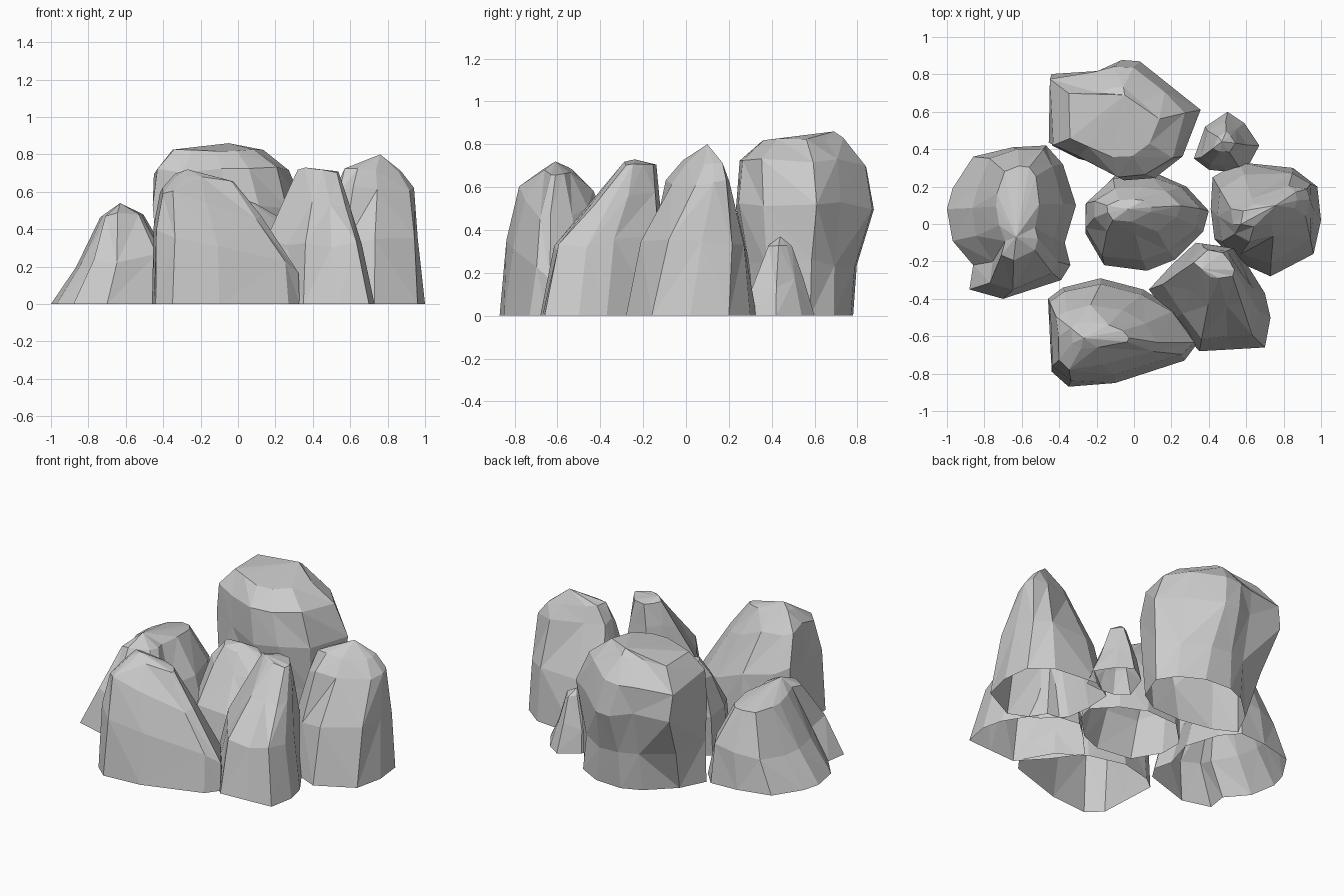
import bpy, bmesh, random


def rock(name, outline, levels, peak, seed, jitter=0.01, base=None):
    """Loft an outline through boxed levels (z, x0, x1, y0, y1, tilt_x, tilt_y, twist) to a peak; open underneath."""
    rng = random.Random(seed)
    xs, ys = [p[0] for p in outline], [p[1] for p in outline]
    ax, bx, ay, by = min(xs), max(xs), min(ys), max(ys)
    n = len(outline)
    bm = bmesh.new()
    rings = [[bm.verts.new((x, y, 0)) for x, y in (base or outline)]]
    for k, (z, x0, x1, y0, y1, tx, ty, twist) in enumerate(levels):
        cx, cy = (x0 + x1) / 2, (y0 + y1) / 2
        last = k == len(levels) - 1
        ring = []
        for i, (px, py) in enumerate(outline):
            x = x0 + (px - ax) / (bx - ax) * (x1 - x0) + rng.uniform(-jitter, jitter)
            y = y0 + (py - ay) / (by - ay) * (y1 - y0) + rng.uniform(-jitter, jitter)
            y += twist * (x - cx)
            if base and k == 0:  # ease out of an undercut base
                x, y = (x + base[i][0]) / 2, (y + base[i][1]) / 2
            h = z + tx * (x - cx) + ty * (y - cy) + rng.uniform(-jitter, jitter) * (0.8 if last else 2.5)
            ring.append(bm.verts.new((x, y, h)))
        rings.append(ring)
    for lo, hi in zip(rings, rings[1:]):
        for i in range(n):
            j = (i + 1) % n
            if rng.random() < 0.5:
                bm.faces.new((lo[i], lo[j], hi[j]))
                bm.faces.new((lo[i], hi[j], hi[i]))
            else:
                bm.faces.new((lo[i], lo[j], hi[i]))
                bm.faces.new((lo[j], hi[j], hi[i]))
    tip = bm.verts.new(peak)
    for i in range(n):
        bm.faces.new((rings[-1][i], rings[-1][(i + 1) % n], tip))
    bmesh.ops.recalc_face_normals(bm, faces=bm.faces)
    me = bpy.data.meshes.new(name)
    bm.to_mesh(me)
    bm.free()
    # keep the facets facing outward
    if sum(p.normal.z * p.area for p in me.polygons) < 0:
        me.flip_normals()
    ob = bpy.data.objects.new(name, me)
    bpy.context.collection.objects.link(ob)
    return ob


# Low rock on the left
rock("left_rock",
     [(-1, .08), (-.97, .19), (-.86, .36), (-.65, .41), (-.47, .42), (-.38, .32), (-.31, .1),
      (-.37, -.1), (-.34, -.22), (-.39, -.3), (-.7, -.4), (-.88, -.35), (-.86, -.22), (-.97, -.09)],
     [(.23, -.86, -.38, -.36, .4, .1, 0, 0),
      (.47, -.74, -.51, -.2, .31, .05, -.05, 0)],
     (-.63, -.07, .54), 3)

# Tall boulder at the back, overhanging its undercut base
rock("back_rock",
     [(-.45, .8), (-.45, .42), (-.3, .34), (-.05, .23), (.12, .24), (.27, .35), (.36, .6),
      (.22, .72), (.04, .86), (-.07, .87), (-.2, .82)],
     [(.25, -.44, .34, .26, .82, 0, 0, 0),
      (.52, -.45, .36, .24, .87, 0, 0, 0),
      (.71, -.44, .28, .25, .85, 0, 0, 0),
      (.825, -.34, .13, .35, .73, 0, 0, 0)],
     (-.05, .69, .86), 5,
     base=[(-.36, .58), (-.44, .42), (-.3, .35), (-.08, .31), (.12, .32), (.25, .4), (.32, .58),
           (.25, .69), (.1, .77), (-.08, .78), (-.2, .73)])

# Small pebble behind the right rock
rock("small_rock",
     [(.32, .35), (.4, .29), (.5, .28), (.6, .29), (.67, .42), (.59, .54), (.5, .6), (.38, .52)],
     [(.15, .36, .61, .31, .55, 0, 0, 0),
      (.33, .43, .54, .39, .49, 0, 0, 0)],
     (.47, .44, .37), 7, .01)

# Wide sloping block at the front
rock("front_rock",
     [(-.46, -.4), (-.45, -.6), (-.44, -.79), (-.35, -.87), (-.1, -.85), (.27, -.73), (.33, -.65),
      (.22, -.46), (.05, -.35), (-.18, -.29), (-.38, -.34)],
     [(.29, -.45, .32, -.83, -.32, -.27, 0, 0),
      (.54, -.42, .13, -.77, -.43, -.25, 0, 0),
      (.67, -.33, -.02, -.66, -.52, -.13, 0, 0)],
     (-.27, -.61, .72), 11)

# Leaning rock at the front right
rock("front_right_rock",
     [(.08, -.35), (.2, -.52), (.35, -.68), (.53, -.67), (.7, -.66), (.73, -.5), (.7, -.37),
      (.55, -.13), (.33, -.1), (.2, -.22)],
     [(.34, .16, .66, -.61, -.11, 0, .1, 0),
      (.55, .24, .6, -.44, -.12, 0, .2, 0),
      (.71, .31, .53, -.29, -.14, -.05, -.05, 0)],
     (.36, -.24, .73), 13)

# Upright rock on the right, narrowing to a diagonal ridge
rock("right_rock",
     [(.42, .25), (.41, .08), (.43, -.08), (.55, -.2), (.73, -.28), (.96, -.16), (1, .02),
      (.98, .2), (.85, .3), (.56, .33)],
     [(.33, .45, .97, -.21, .28, 0, 0, .15),
      (.62, .52, .94, -.08, .18, 0, 0, .35),
      (.72, .57, .87, .0, .14, -.05, 0, .35)],
     (.76, .1, .8), 17)

# Rock in the middle of the ring
rock("centre_rock",
     [(-.26, .1), (-.26, -.05), (-.16, -.22), (.07, -.25), (.22, -.19), (.37, -.04), (.4, .07),
      (.28, .2), (.12, .27), (-.1, .26)],
     [(.25, -.26, .36, -.19, .25, 0, 0, 0),
      (.45, -.22, .25, -.06, .2, -.1, 0, 0),
      (.55, -.14, .1, .02, .14, -.1, 0, 0)],
     (-.03, .08, .58), 19)
